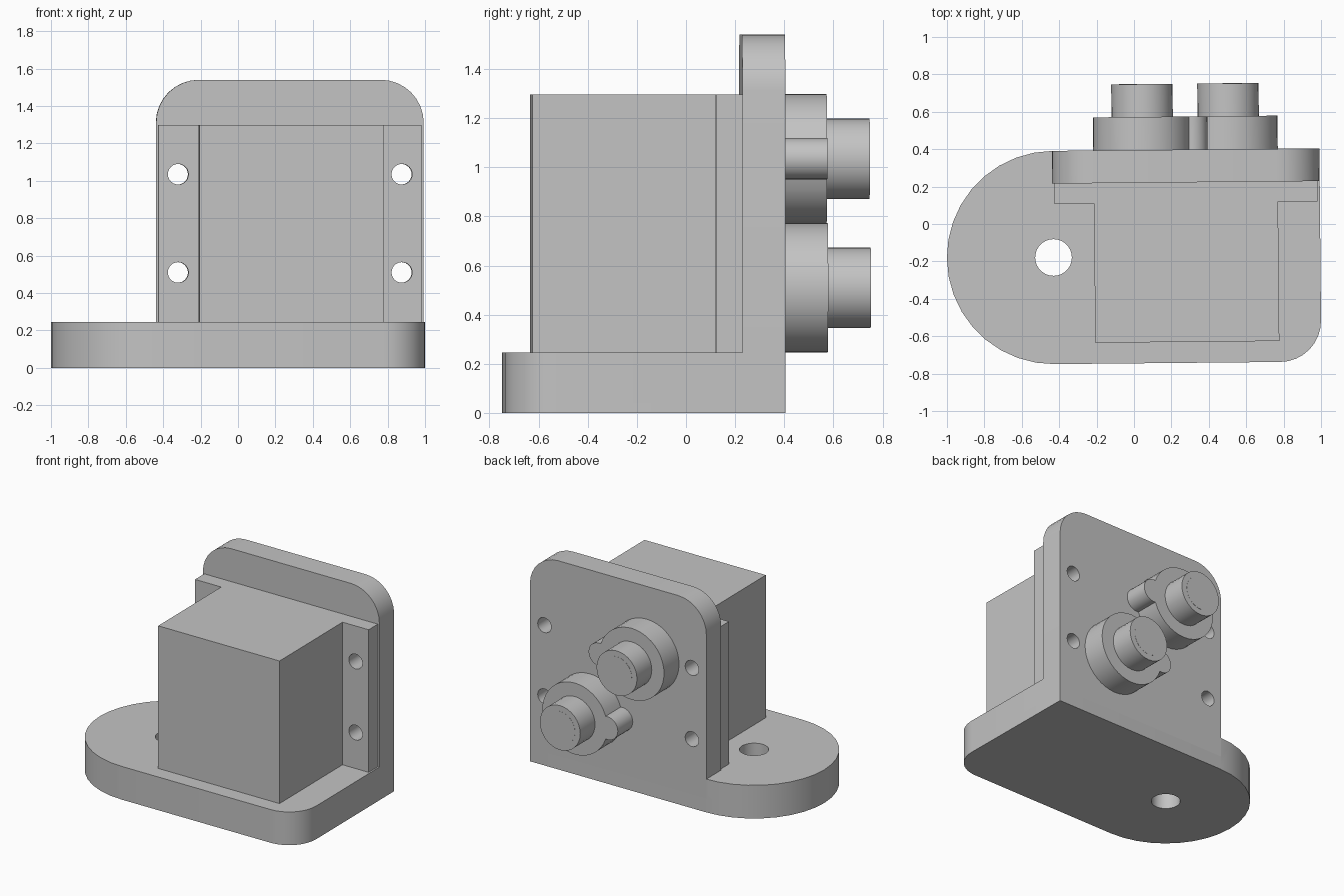
import bpy, bmesh
from math import radians, cos, sin, asin, pi
from mathutils import Matrix

cube = bpy.data.objects.get("Cube")
if cube:
    bpy.data.objects.remove(cube, do_unlink=True)

grey = bpy.data.materials.new("plain grey")
grey.use_nodes = True
colour = (0.55, 0.55, 0.55, 1)
grey.diffuse_color = colour
grey.node_tree.nodes["Principled BSDF"].inputs["Base Color"].default_value = colour

TURN = Matrix.Rotation(0.0095, 4, "Z")  # whole assembly sits slightly turned


def arc(cx, cy, r, start, end, steps):
    """Points along an arc, angles in degrees."""
    angles = [radians(start + (end - start) * i / steps) for i in range(steps + 1)]
    return [(cx + r * cos(a), cy + r * sin(a)) for a in angles]


def circle(cx, cy, r, steps=32):
    return arc(cx, cy, r, 0, 360, steps)[:-1]


def prism(name, outline, axis, lo, hi):
    """Extrude an outline along z (x, y points) or along y (x, z points)."""
    bm = bmesh.new()
    place = (lambda u, v, w: (u, v, w)) if axis == "z" else (lambda u, v, w: (u, w, v))
    rings = [[bm.verts.new(place(u, v, w)) for u, v in outline] for w in (lo, hi)]
    for ring in rings:
        bm.faces.new(ring)
    n = len(outline)
    for i in range(n):
        j = (i + 1) % n
        bm.faces.new((rings[0][i], rings[0][j], rings[1][j], rings[1][i]))
    bmesh.ops.recalc_face_normals(bm, faces=bm.faces)
    bm.transform(TURN)
    mesh = bpy.data.meshes.new(name)
    bm.to_mesh(mesh)
    bm.free()
    mesh.materials.append(grey)
    obj = bpy.data.objects.new(name, mesh)
    bpy.context.collection.objects.link(obj)
    return obj


def activate(obj):
    bpy.ops.object.select_all(action="DESELECT")
    obj.select_set(True)
    bpy.context.view_layer.objects.active = obj


def combine(obj, other, operation):
    activate(obj)
    mod = obj.modifiers.new("cut", "BOOLEAN")
    mod.operation, mod.solver, mod.object = operation, "EXACT", other
    bpy.ops.object.modifier_apply(modifier=mod.name)
    bpy.data.objects.remove(other, do_unlink=True)


def finish(obj):
    bm = bmesh.new()
    bm.from_mesh(obj.data)
    bmesh.ops.remove_doubles(bm, verts=bm.verts, dist=0.0001)
    bmesh.ops.dissolve_limit(bm, angle_limit=radians(0.5), verts=bm.verts, edges=bm.edges)
    bm.to_mesh(obj.data)
    bm.free()
    activate(obj)
    bpy.ops.object.shade_smooth_by_angle(angle=radians(30))


BASE_TOP, BACK, PLATE_FRONT = 0.245, 0.395, 0.22
LEFT, RIGHT, MID_X, MID_Z = -0.436, 0.995, 0.279, 0.7725

# L-shaped bracket: foot with one round end, plus the upright plate
foot = (arc(-0.432, -0.175, 0.57, 90, 270, 18)
        + arc(RIGHT - 0.22, -0.525, 0.22, -90, 0, 8) + [(RIGHT, BACK)])
bracket = prism("mounting_bracket", foot, "z", 0, BASE_TOP)
upright = ([(LEFT, 0.1), (RIGHT, 0.1)] + arc(RIGHT - 0.23, 1.31, 0.23, 0, 90, 8)
           + arc(LEFT + 0.23, 1.31, 0.23, 90, 180, 8))
combine(bracket, prism("upright", upright, "y", PLATE_FRONT, BACK), "UNION")
combine(bracket, prism("foot_hole", circle(-0.432, -0.175, 0.098), "z", -0.1, 0.4), "DIFFERENCE")

# Box housing with side flanges, T-shaped in plan
half = [(0.492, -0.633), (0.492, 0.112), (0.704, 0.112), (0.704, PLATE_FRONT)]
plan = [(MID_X + x, y) for x, y in half] + [(MID_X - x, y) for x, y in reversed(half)]
housing = prism("housing", plan, "z", BASE_TOP, 1.297)

# Four bolt holes through the flanges and plate
for part in (bracket, housing):
    for sx in (-1, 1):
        for sz in (-1, 1):
            hole = circle(MID_X + sx * 0.598, MID_Z + sz * 0.2625, 0.055, 24)
            combine(part, prism("bolt_hole", hole, "y", 0.0, 0.6), "DIFFERENCE")
    finish(part)

# Two ports at the back, each a lugged collar with a spigot
R, LUG = 0.2635, 0.085
open_angle = 2 * asin(LUG / (2 * R)) * 180 / pi
lug_angle = 90 + open_angle / 2
for label, side, sz in (("upper", 1, 1), ("lower", -1, -1)):
    cx, cz = MID_X - side * 0.23, MID_Z + sz * 0.2625
    shape = (arc(0, 0, R, open_angle, 360 - open_angle, 36)
             + arc(R, 0, LUG, -lug_angle, lug_angle, 16)[1:-1])
    collar = [(cx + side * x, cz + z) for x, z in shape]
    finish(prism(label + "_port_collar", collar, "y", BACK, 0.572))
    finish(prism(label + "_port_spigot", circle(cx, cz, 0.164), "y", 0.56, 0.747))
    finish(prism(label + "_port_end_disc", circle(cx, cz, 0.122), "y", 0.74, 0.748))
